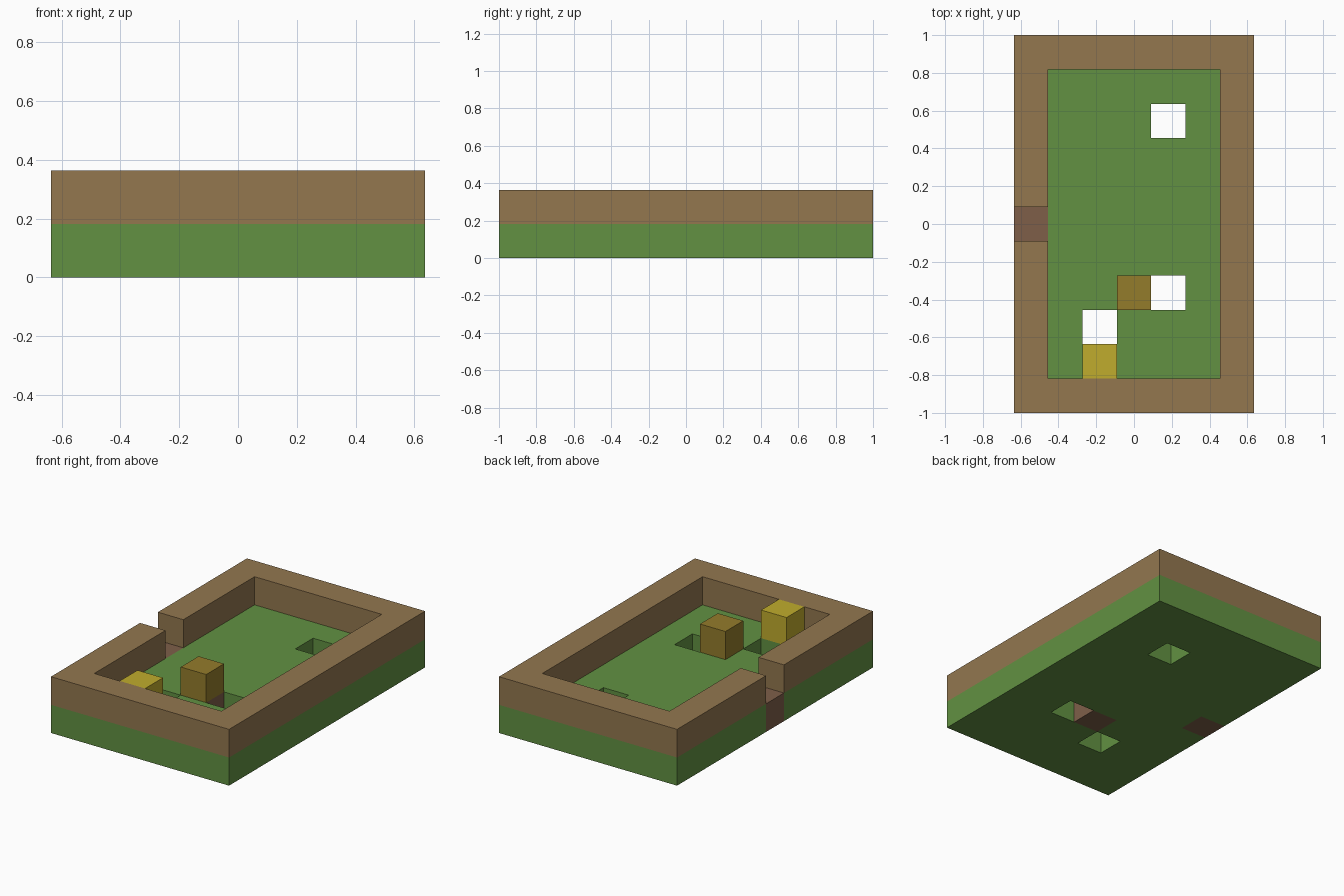
import bpy
import bmesh

if "Cube" in bpy.data.objects:
    bpy.data.objects.remove(bpy.data.objects["Cube"], do_unlink=True)

COLS, ROWS = 7, 11
CELL = 2 / ROWS


def linear(v):
    v /= 255
    return v / 12.92 if v <= 0.04045 else ((v + 0.055) / 1.055) ** 2.4


def material(name, *rgb):
    mat = bpy.data.materials.new(name)
    mat.use_nodes = True
    color = [linear(c) for c in rgb] + [1]
    mat.diffuse_color = color
    mat.node_tree.nodes["Principled BSDF"].inputs["Base Color"].default_value = color
    return mat


def layer(name, cells, level, mat):
    """Solid layer one cell thick, covering the given (column, row) cells."""
    bm = bmesh.new()
    corners = {}

    def corner(i, j):
        if (i, j) not in corners:
            corners[i, j] = bm.verts.new(
                ((i - COLS / 2) * CELL, (j - ROWS / 2) * CELL, level * CELL))
        return corners[i, j]

    for i, j in sorted(cells):
        bm.faces.new([corner(i, j), corner(i, j + 1),
                      corner(i + 1, j + 1), corner(i + 1, j)])
    # Keep the bottom, copy it upward and bridge the open borders
    bottom = bm.faces[:]
    result = bmesh.ops.extrude_face_region(bm, geom=bottom, use_keep_orig=True)
    top = [g for g in result["geom"] if isinstance(g, bmesh.types.BMVert)]
    bmesh.ops.translate(bm, verts=top, vec=(0, 0, CELL))
    bmesh.ops.recalc_face_normals(bm, faces=bm.faces[:])
    mesh = bpy.data.meshes.new(name)
    bm.to_mesh(mesh)
    bm.free()
    mesh.materials.append(mat)
    obj = bpy.data.objects.new(name, mesh)
    bpy.context.collection.objects.link(obj)


grass = material("grass green", 98, 145, 66)
brown = material("wall brown", 147, 119, 79)
soil = material("soil brown", 126, 95, 73)
ochre = material("crate ochre", 148, 124, 43)
yellow = material("block yellow", 192, 172, 45)

# Cell layout
everything = {(i, j) for i in range(COLS) for j in range(ROWS)}
rim = {(i, j) for i, j in everything if i in (0, COLS - 1) or j in (0, ROWS - 1)}
pits = {(4, 8), (4, 3), (2, 2)}
doorway, crate, block = (0, 5), (3, 3), (2, 1)

# Ground with pits, and soil under the doorway and the crate
layer("ground", everything - pits - {doorway, crate}, 0, grass)
layer("doorway_floor", {doorway}, 0, soil)
layer("crate_base", {crate}, 0, soil)

# Wall around the edge, with a gap for the doorway
layer("wall", rim - {doorway}, 1, brown)

# Loose blocks inside the wall
layer("crate", {crate}, 1, ochre)
layer("yellow_block", {block}, 1, yellow)
